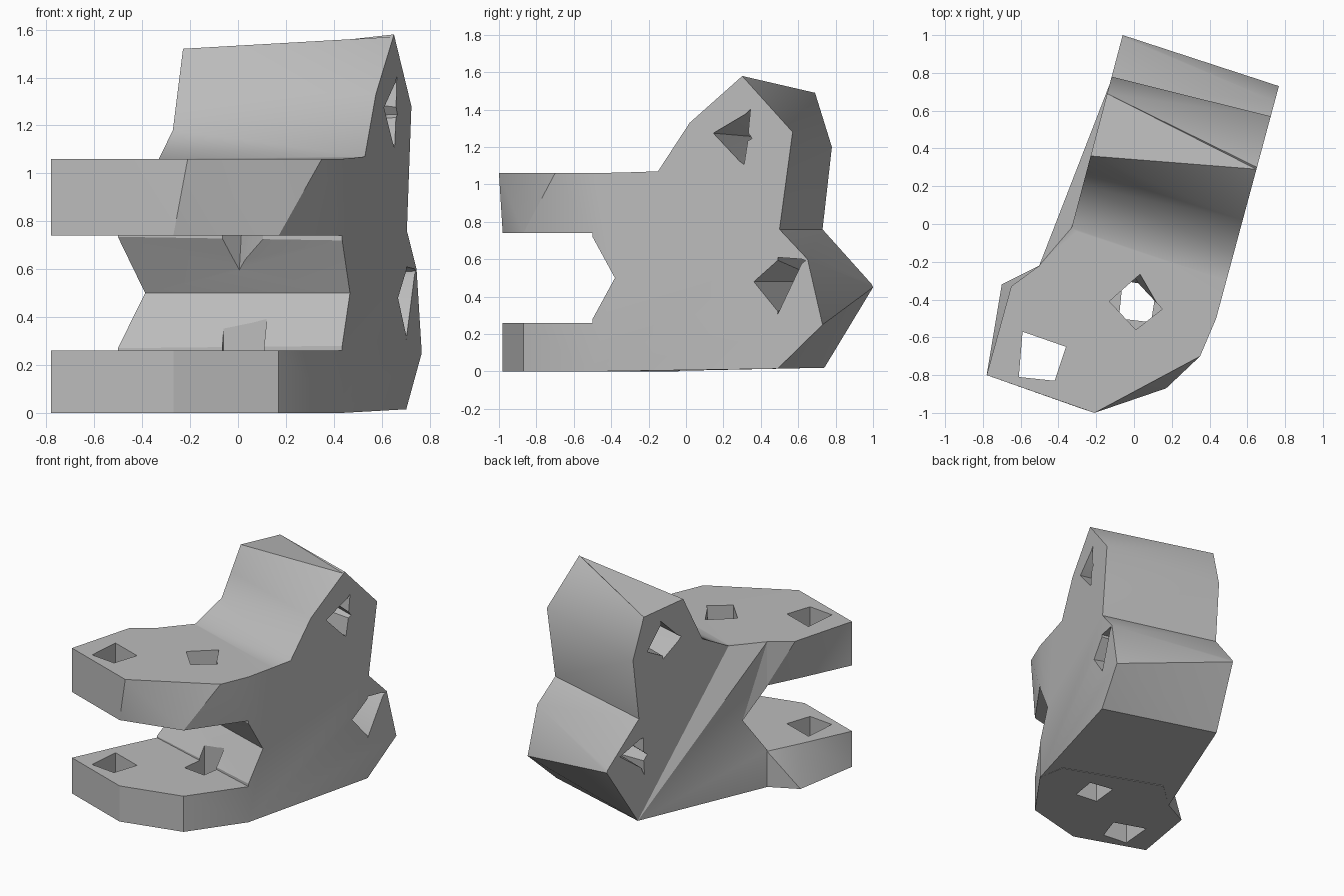
import bpy, bmesh, math

cube = bpy.data.objects.get("Cube")
if cube:
    bpy.data.objects.remove(cube)

grey = bpy.data.materials.new("plain_grey")
grey.use_nodes = True
COLOUR = (0.5, 0.5, 0.5, 1)
grey.diffuse_color = COLOUR
grey.node_tree.nodes["Principled BSDF"].inputs["Base Color"].default_value = COLOUR


def loft(name, first, second):
    """Closed solid joining two matching loops of 3D points."""
    bm = bmesh.new()
    a = [bm.verts.new(p) for p in first]
    b = [bm.verts.new(p) for p in second]
    bm.faces.new(a)
    bm.faces.new(b[::-1])
    for i in range(len(a)):
        j = (i + 1) % len(a)
        bm.faces.new((a[j], a[i], b[i], b[j]))
    bm.normal_update()
    bmesh.ops.triangulate(bm, faces=bm.faces[:], ngon_method="EAR_CLIP")
    bmesh.ops.recalc_face_normals(bm, faces=bm.faces[:])
    mesh = bpy.data.meshes.new(name)
    bm.to_mesh(mesh)
    bm.free()
    mesh.materials.append(grey)
    obj = bpy.data.objects.new(name, mesh)
    bpy.context.collection.objects.link(obj)
    return obj


def combine(target, tool, operation):
    """Apply a boolean and discard the tool."""
    mod = target.modifiers.new(operation.lower(), "BOOLEAN")
    mod.operation, mod.solver, mod.object = operation, "EXACT", tool
    bpy.context.view_layer.objects.active = target
    bpy.ops.object.modifier_apply(modifier=mod.name)
    bpy.data.objects.remove(tool)


def at_height(points, z):
    return [(x, y, z) for x, y in points]


def left_wall(y):
    return -0.325 + 0.265 * y if y > -0.05 else -0.34 + 0.95 * (y + 0.05)


def right_wall(y):
    return 0.57 + 0.27 * y


# Slanted main body with its slot end, as side profiles (y, z)
narrow_side = [(-.22, 0), (-.22, .27), (-.1, .5), (-.22, .735), (-.22, 1.06),
               (-.02, 1.06), (.2, 1.18), (.28, 1.35), (.36, 1.52), (.69, 1.49),
               (.78, 1.2), (.73, .76), (.99, .47), (1, .45), (.74, .02)]
wide_side = [(-.5, 0), (-.5, .28), (-.38, .5), (-.5, .72), (-.5, 1.06),
             (-.3, 1.065), (-.15, 1.07), (.02, 1.33), (.29, 1.57), (.3, 1.58),
             (.57, 1.28), (.5, .76), (.65, .6), (.73, .25), (.49, .015)]
body = loft("clevis_bracket",
            [(left_wall(y), y, z) for y, z in narrow_side],
            [(right_wall(y), y, z) for y, z in wide_side])

# Two forward fork plates, their tails buried in the body
tail = [(.435, -.5), (.4, -.3), (-.3, -.04), (-.5, -.22)]
corner = [(-.78, -.8)]
lower_edge = corner + [(-.27, -.98), (.17, -.87)] + tail
upper_plate = loft("upper_plate",
                   at_height(corner + [(-.21, -1), (.35, -.7)] + tail + [(-.65, -.33)], 1.06),
                   at_height(lower_edge + [(-.62, -.46)], .74))
lower_plate = loft("lower_plate",
                   at_height(lower_edge + [(-.62, -.46)], .26),
                   at_height(lower_edge + [(-.7, -.32)], 0))
for plate in (upper_plate, lower_plate):
    combine(body, plate, "UNION")

# Upright pin holes through the plates
front_hole = [(-.59, -.57), (-.36, -.65), (-.42, -.83), (-.61, -.81)]
upper_hole = [(-.13, -.41), (.04, -.26), (.15, -.45), (.01, -.56)]
upper_exit = [(-.13, -.41), (0, -.29), (.15, -.45), (.01, -.56)]
lower_hole = [(-.08, -.5), (-.06, -.3), (.12, -.33), (.09, -.52)]
for bottom, top, low, high in ((front_hole, front_hole, -.2, 1.3),
                               (upper_exit, upper_hole, .5, 1.2),
                               (lower_hole, lower_hole, -.2, .45)):
    combine(body, loft("hole", at_height(bottom, low), at_height(top, high)),
            "DIFFERENCE")

# Cross holes, twisting slightly between the slanted walls (left end, right end)
top_hole = ([(.11, 1.25), (.287, 1.42), (.44, 1.22), (.27, 1.14)],
            [(.14, 1.28), (.36, 1.4), (.345, 1.25), (.32, 1.1)])
back_hole = ([(.42, .48), (.42, .61), (.65, .51), (.41, .345)],
             [(.34, .48), (.5, .61), (.65, .6), (.5, .3)])
for outlines in (top_hole, back_hole):
    middle = right_wall(sum(y for y, z in outlines[1]) / 4)
    ends = [[(x, y - .3 * (x - middle), z) for y, z in outline]
            for x, outline in zip((-.4, .85), outlines)]
    combine(body, loft("hole", *ends), "DIFFERENCE")

# Soft shading across shallow bends only
bpy.ops.object.select_all(action="DESELECT")
body.select_set(True)
bpy.context.view_layer.objects.active = body
bpy.ops.object.shade_smooth_by_angle(angle=math.radians(30))
